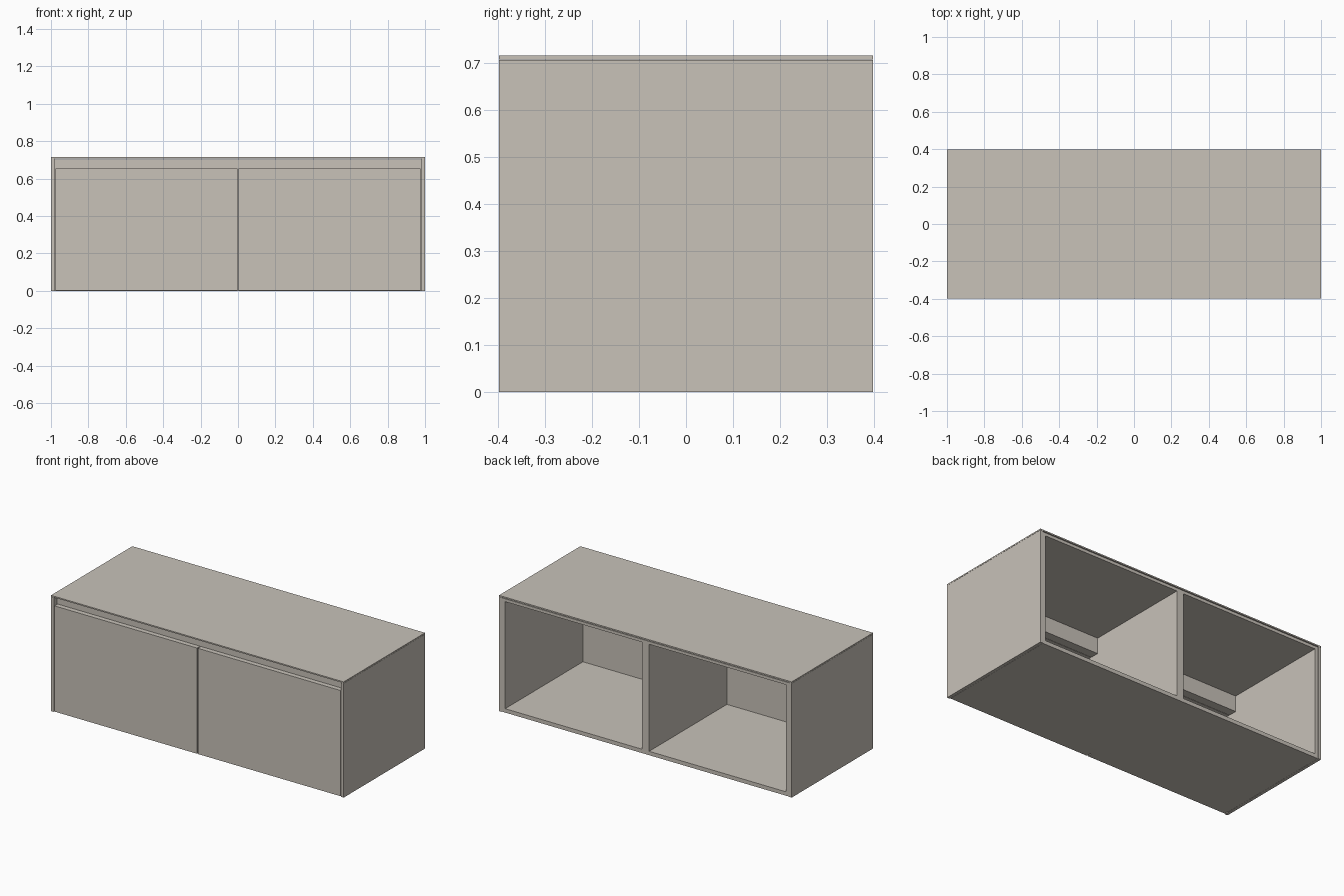
import bpy

if "Cube" in bpy.data.objects:
    bpy.data.objects.remove(bpy.data.objects["Cube"])

# One flat colour for the whole cabinet
mat = bpy.data.materials.new("warm grey board")
mat.diffuse_color = (0.58, 0.54, 0.485, 1)
mat.use_nodes = True
mat.node_tree.nodes["Principled BSDF"].inputs["Base Color"].default_value = mat.diffuse_color


def board(name, x0, x1, y0, y1, z0, z1):
    """Rectangular panel given by its limits."""
    bpy.ops.mesh.primitive_cube_add(
        size=1, location=((x0 + x1) / 2, (y0 + y1) / 2, (z0 + z1) / 2))
    ob = bpy.context.object
    ob.name = name
    ob.scale = (x1 - x0, y1 - y0, z1 - z0)
    bpy.ops.object.transform_apply(location=False, rotation=False, scale=True)
    ob.data.materials.append(mat)
    return ob


def pair(name, x0, x1, *rest):
    """The same panel on the left and the right."""
    board("right_" + name, x0, x1, *rest)
    board("left_" + name, -x1, -x0, *rest)


FRONT, BACK = -0.397, 0.397
DOOR_BACK = -0.365

# Thin top sheet and outer side sheets
board("top_sheet", -1, 1, FRONT, BACK, 0.707, 0.715)
pair("side_panel", 0.981, 1, FRONT, BACK, 0, 0.706)

# Carcass, open at the back
board("carcass_top", -0.98, 0.98, DOOR_BACK, 0.394, 0.685, 0.703)
board("carcass_floor", -0.98, 0.98, DOOR_BACK, 0.394, 0, 0.024)
pair("carcass_side", 0.96, 0.98, DOOR_BACK, 0.394, 0.024, 0.685)
board("middle_divider", -0.024, 0.024, DOOR_BACK, 0.394, 0.024, 0.685)

# Finger pull strip above the doors and the stretcher behind it
pair("pull_strip", 0.024, 0.96, DOOR_BACK, -0.335, 0.588, 0.685)
pair("stretcher", 0.024, 0.96, -0.333, -0.28, 0.588, 0.685)

# Doors, nearly flush with the side panels
pair("door", 0.003, 0.977, -0.395, DOOR_BACK, 0.002, 0.655)
